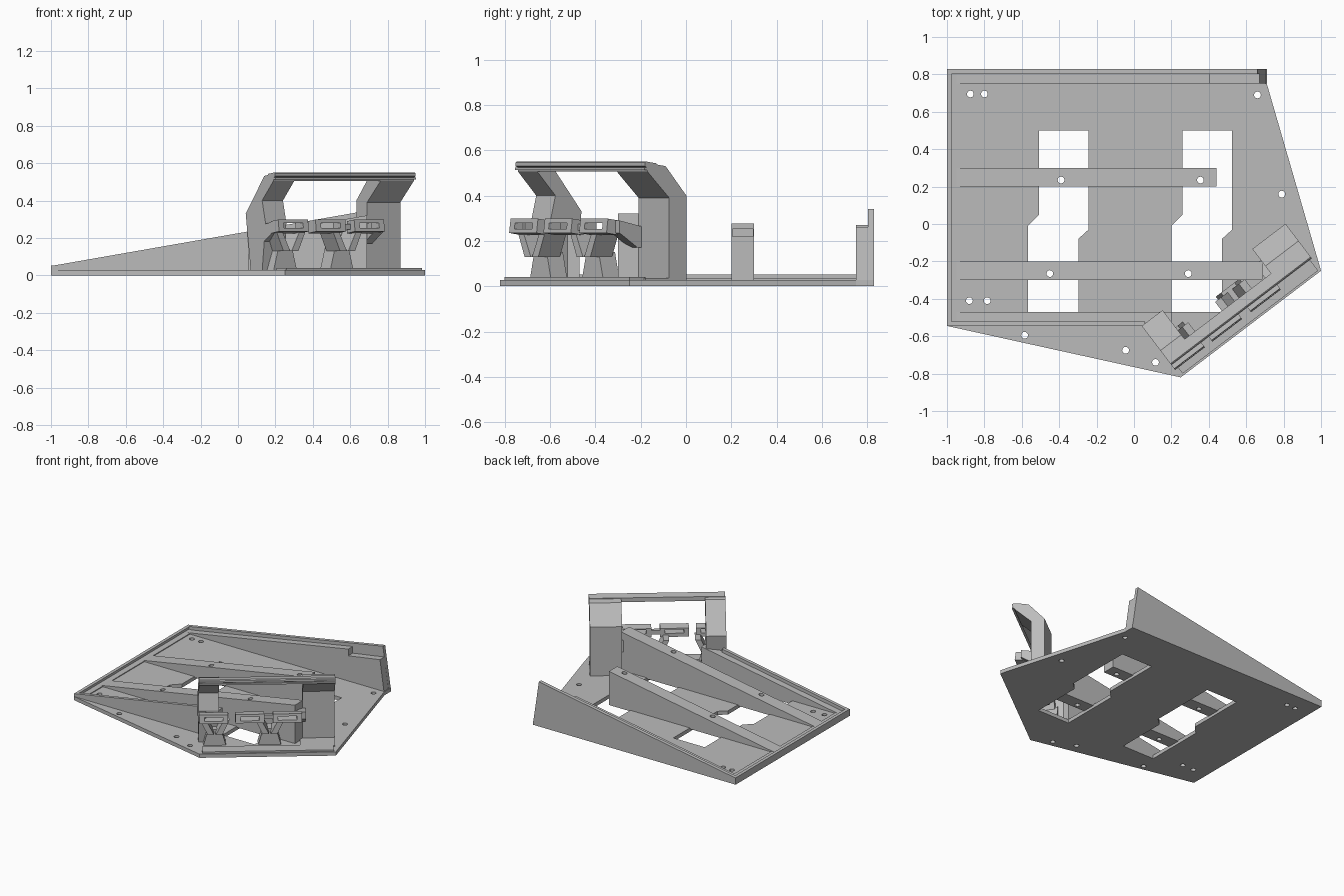
import bpy, bmesh, math
from mathutils import Vector

cube = bpy.data.objects.get("Cube")
if cube:
    bpy.data.objects.remove(cube, do_unlink=True)

grey = bpy.data.materials.new("plain grey")
grey.use_nodes = True
grey.diffuse_color = (0.5, 0.5, 0.5, 1)
grey.node_tree.nodes["Principled BSDF"].inputs["Base Color"].default_value = (0.5, 0.5, 0.5, 1)

# Bracket frame: s runs along the slanted front edge, d runs inward from it
CORNER = Vector((0.25, -0.82, 0))
ALONG = Vector((0.75, 0.57, 0)).normalized()
INWARD = Vector((-ALONG.y, ALONG.x, 0))


def on_bracket(s, d, z):
    return CORNER + ALONG * s + INWARD * d + Vector((0, 0, z))


def plan(u, v, w):       # outline in x, y, raised along z
    return Vector((u, v, w))


def elevation(u, v, w):  # outline in x, z, extruded along y
    return Vector((u, w, v))


def side(u, v, w):       # outline in d, z, extruded along the bracket
    return on_bracket(w, u, v)


def face(u, v, w):       # outline in s, z, extruded inward
    return on_bracket(u, w, v)


def prism(name, outline, start, end, frame):
    bm = bmesh.new()
    lower = [bm.verts.new(frame(u, v, start)) for u, v in outline]
    upper = [bm.verts.new(frame(u, v, end)) for u, v in outline]
    bm.faces.new(lower)
    bm.faces.new(upper)
    for i in range(len(outline)):
        j = (i + 1) % len(outline)
        bm.faces.new((lower[i], lower[j], upper[j], upper[i]))
    bmesh.ops.recalc_face_normals(bm, faces=bm.faces)
    mesh = bpy.data.meshes.new(name)
    bm.to_mesh(mesh)
    bm.free()
    mesh.materials.append(grey)
    obj = bpy.data.objects.new(name, mesh)
    bpy.context.scene.collection.objects.link(obj)
    return obj


def rect(u0, u1, v0, v1):
    return [(u0, v0), (u1, v0), (u1, v1), (u0, v1)]


def circle(x, y, r=0.018):
    turns = [i * math.tau / 20 for i in range(20)]
    return [(x + r * math.cos(a), y + r * math.sin(a)) for a in turns]


def cut(obj, cutter):
    cutter.hide_render = True
    cutter.hide_viewport = True
    cutter.display_type = 'WIRE'
    mod = obj.modifiers.new("cut", 'BOOLEAN')
    mod.operation = 'DIFFERENCE'
    mod.solver = 'EXACT'
    mod.object = cutter


def slope(x):            # height of the outer rim
    return 0.05 + (x + 1) * 0.175


def ledge(x):            # height of the inner ledge and the ribs
    return slope(x) - 0.025


# Base plate with two stepped windows and screw holes
base = prism("base_plate", [(-1, 0.83), (-1, -0.545), (0.25, -0.82), (1, -0.25),
                            (0.71, 0.75), (0.71, 0.83)], 0, 0.028, plan)
window = [(0, 0.5), (0.265, 0.5), (0.265, -0.03), (0.21, -0.08),
          (0.21, -0.47), (-0.06, -0.47), (-0.06, -0.01), (0, 0.05)]
for x in (-0.508, 0.26):
    cut(base, prism("window_cutter", [(x + u, v) for u, v in window], -0.1, 0.1, plan))
for x, y in [(-0.875, 0.695), (-0.8, 0.695), (0.66, 0.69), (0.79, 0.16), (-0.88, -0.41),
             (-0.785, -0.41), (-0.585, -0.595), (-0.045, -0.675), (0.115, -0.74)]:
    cut(base, prism("screw_cutter", circle(x, y), -0.1, 0.1, plan))

# Sloping walls: a tall outer rim and a lower inner ledge
prism("left_rim", rect(-1, -0.975, -0.545, 0.83), 0.01, 0.052, plan)
prism("left_ledge", rect(-0.98, -0.93, -0.53, 0.81), 0.01, 0.034, plan)
prism("back_rim", [(-1, 0.005), (-1, slope(-1)), (0.66, slope(0.66)), (0.71, 0.005)],
      0.803, 0.83, elevation)
prism("back_ledge", [(-0.98, 0.005), (-0.98, ledge(-0.98)), (0.405, ledge(0.405)),
                     (0.405, 0.22), (0.672, 0.262), (0.709, 0.005)], 0.75, 0.81, elevation)
prism("front_rim", [(-1, 0.005), (-1, slope(-1)), (0.06, slope(0.06)), (0.06, 0.005)],
      -0.545, -0.52, elevation)
prism("front_ledge", [(-0.98, 0.01), (-0.98, ledge(-0.98)), (0.2, ledge(0.2)), (0.2, 0.01)],
      -0.53, -0.47, elevation)

# Two wedge ribs bridging the windows
for name, end, y, holes in [("back_rib", 0.44, 0.2, (-0.39, 0.355)),
                            ("front_rib", 0.69, -0.3, (-0.45, 0.29))]:
    rib = prism(name, [(-0.95, 0.02), (-0.95, ledge(-0.95)), (end, ledge(end)), (end, 0.02)],
                y, y + 0.1, elevation)
    for x in holes:
        cut(rib, prism("rib_hole_cutter", circle(x, y + 0.035), -0.1, 0.6, plan))
    if name == "back_rib":
        cut(rib, prism("rib_slot_cutter", rect(0.38, 0.5, 0.22, 0.252), 0.205, 0.295, elevation))

# Bracket foot, side posts and hood
prism("bracket_foot", rect(0.02, 0.93, 0.01, 0.1), 0.02, 0.04, on_bracket)
prism("right_foot", rect(0.7, 0.94, 0.09, 0.3), 0.02, 0.036, on_bracket)
prism("left_post", [(0.3, 0.02), (0.345, 0.33), (0.18, 0.532), (0.09, 0.545), (0.1, 0.505),
                    (0.2, 0.4), (0.17, 0.28), (0.2, 0.02)], 0, 0.14, side)
prism("right_post", [(0.315, 0.02), (0.315, 0.4), (0.2, 0.53), (0.09, 0.545), (0.1, 0.505),
                     (0.22, 0.39), (0.22, 0.02)], 0.72, 0.943, side)
prism("hood", [(0.1, 0.505), (0.095, 0.525), (0.085, 0.53), (0.085, 0.545), (0.092, 0.55),
               (0.15, 0.542), (0.15, 0.51)], 0, 0.943, side)
prism("hood_lip", rect(0.082, 0.1, 0.512, 0.524), 0, 0.943, side)

# Three slotted holders along the front
for s in (0, 0.25, 0.51):
    holder = prism("holder", [(0.05, 0.235), (0.058, 0.298), (0.12, 0.29), (0.12, 0.225)],
                   s, s + 0.2, side)
    cut(holder, prism("holder_slot_cutter", rect(s + 0.035, s + 0.165, 0.252, 0.28),
                      0, 0.2, face))
prism("holder_tie", rect(0.09, 0.12, 0.245, 0.275), 0.44, 0.52, side)

# Short posts with splayed struts carrying the holders
for s in (0.11, 0.49):
    prism("holder_post", [(s - 0.08, 0.02), (s - 0.045, 0.15), (s + 0.045, 0.15),
                          (s + 0.08, 0.02)], 0.14, 0.23, face)
    for sign in (-1, 1):
        prism("holder_strut", [(s + sign * u, z) for u, z in
                               [(0.005, 0.13), (0.06, 0.24), (0.1, 0.24), (0.05, 0.13)]],
              0.09, 0.21, face)

# Arms from the holders back to the side posts
arm = [(0.1, 0.29), (0.24, 0.26), (0.24, 0.17), (0.2, 0.17), (0.1, 0.235)]
prism("left_arm", arm, 0, 0.05, side)
prism("right_arm", arm, 0.68, 0.74, side)
